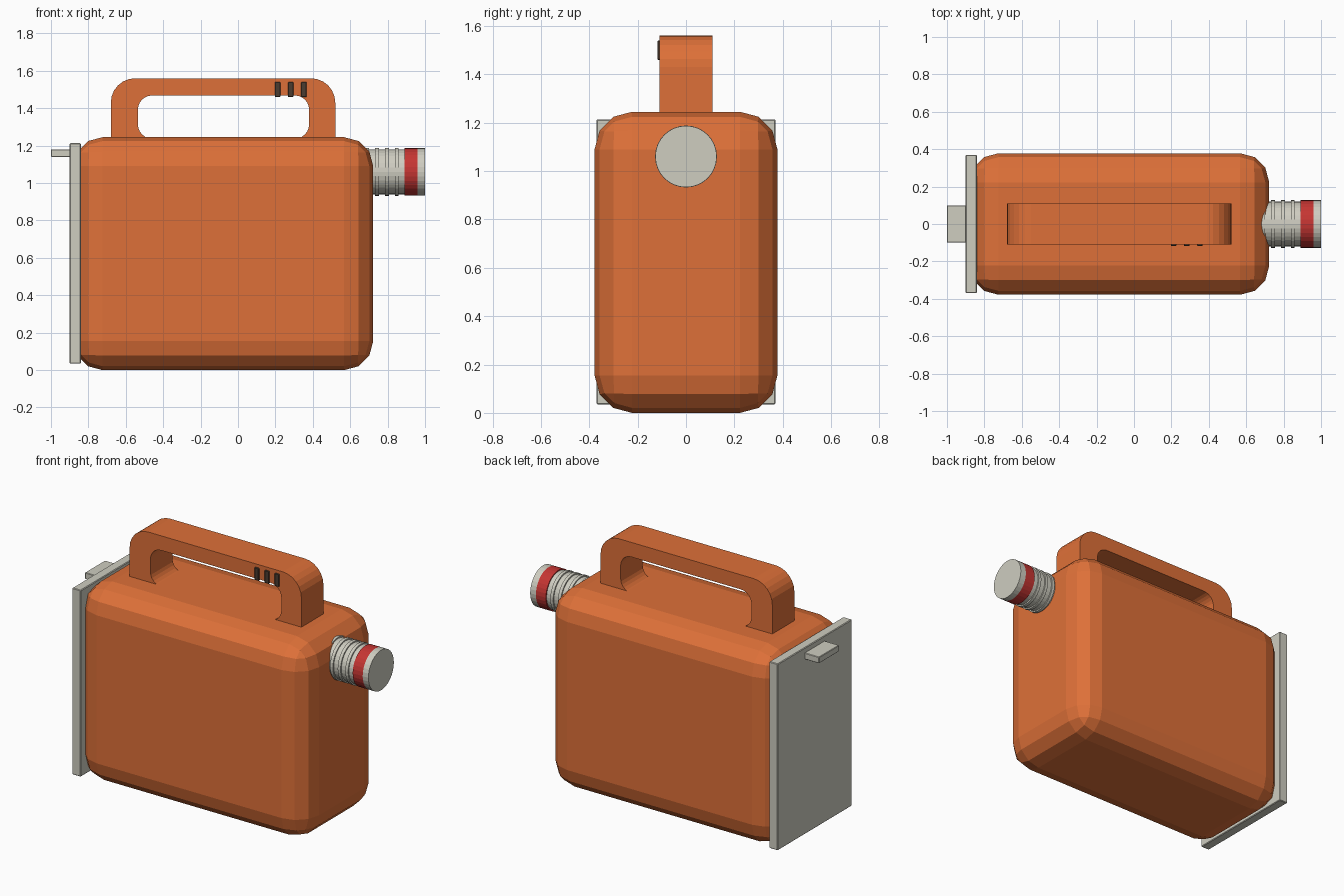
import bpy, bmesh
from math import sin, cos, pi
from mathutils import Matrix

if "Cube" in bpy.data.objects:
    bpy.data.objects.remove(bpy.data.objects["Cube"])


def material(name, rgb):
    m = bpy.data.materials.new(name)
    m.diffuse_color = (*rgb, 1)
    m.use_nodes = True
    m.node_tree.nodes["Principled BSDF"].inputs["Base Color"].default_value = m.diffuse_color
    return m


ORANGE = material("orange", (0.73, 0.163, 0.04))
GREY = material("warm_grey", (0.62, 0.61, 0.53))
RED = material("red", (0.56, 0.036, 0.032))
DARK = material("dark_brown", (0.07, 0.045, 0.03))


def finish(name, bm, mat):
    bmesh.ops.recalc_face_normals(bm, faces=bm.faces)
    me = bpy.data.meshes.new(name)
    bm.to_mesh(me)
    bm.free()
    me.materials.append(mat)
    ob = bpy.data.objects.new(name, me)
    bpy.context.collection.objects.link(ob)
    return ob


def box(name, x, y, z, mat, bevel=0, segments=1):
    """Box from (min, max) ranges, with bevelled edges."""
    bm = bmesh.new()
    size = [r[1] - r[0] for r in (x, y, z)]
    mid = [(r[0] + r[1]) / 2 for r in (x, y, z)]
    bmesh.ops.create_cube(bm, size=1, matrix=Matrix.Translation(mid) @ Matrix.Diagonal((*size, 1)))
    if bevel:
        bmesh.ops.bevel(bm, geom=bm.edges[:], offset=bevel, segments=segments,
                        profile=0.5, affect='EDGES')
    return finish(name, bm, mat)


def disc(name, x0, x1, radius, mat, z=1.06, sides=32):
    """Closed cylinder along x."""
    bm = bmesh.new()
    place = Matrix.Translation(((x0 + x1) / 2, 0, z)) @ Matrix.Rotation(pi / 2, 4, 'Y')
    bmesh.ops.create_cone(bm, cap_ends=True, segments=sides, radius1=radius,
                          radius2=radius, depth=x1 - x0, matrix=place)
    return finish(name, bm, mat)


def rounded_rect(x0, x1, z0, z1, r, n=6):
    pts = []
    corners = ((x1 - r, z1 - r), (x0 + r, z1 - r), (x0 + r, z0 + r), (x1 - r, z0 + r))
    for k, (cx, cz) in enumerate(corners):
        for i in range(n + 1):
            a = pi / 2 * (k + i / n)
            pts.append((cx + r * cos(a), cz + r * sin(a)))
    return pts


# tank body and back plate with its tab
box("body", (-0.88, 0.723), (-0.378, 0.378), (0, 1.245), ORANGE, 0.155, 3)
box("back_plate", (-0.90, -0.84), (-0.37, 0.37), (0.035, 1.213), GREY, 0.004)
box("plate_tab", (-1.0, -0.89), (-0.1, 0.1), (1.14, 1.18), GREY, 0.003)

# carrying handle: rounded loop whose lower bar sinks into the body
bm = bmesh.new()
outer = rounded_rect(-0.68, 0.52, 1.00, 1.56, 0.13)
inner = rounded_rect(-0.535, 0.38, 1.238, 1.468, 0.075)
loops = [[bm.verts.new((x, y, z)) for x, z in pts]
         for pts, y in ((outer, -0.11), (outer, 0.11), (inner, 0.11), (inner, -0.11))]
count = len(outer)
for k in range(4):
    a, b = loops[k], loops[(k + 1) % 4]
    for i in range(count):
        j = (i + 1) % count
        bm.faces.new((a[i], a[j], b[j], b[i]))
finish("handle", bm, ORANGE)

# grip ribs on the handle front
for i in range(3):
    x = 0.212 + 0.07 * i
    box(f"grip_rib_{i + 1}", (x - 0.015, x + 0.015), (-0.118, -0.10), (1.46, 1.54), DARK, 0.003)

# spout: neck, thread rings, red band and cap
disc("spout_neck", 0.50, 0.90, 0.12, GREY)
for i in range(4):
    x = 0.69 + 0.053 * i
    disc(f"thread_ring_{i + 1}", x - 0.01, x + 0.01, 0.128, GREY)
disc("spout_band", 0.89, 0.96, 0.127, RED)
disc("spout_cap", 0.96, 1.0, 0.127, GREY)
